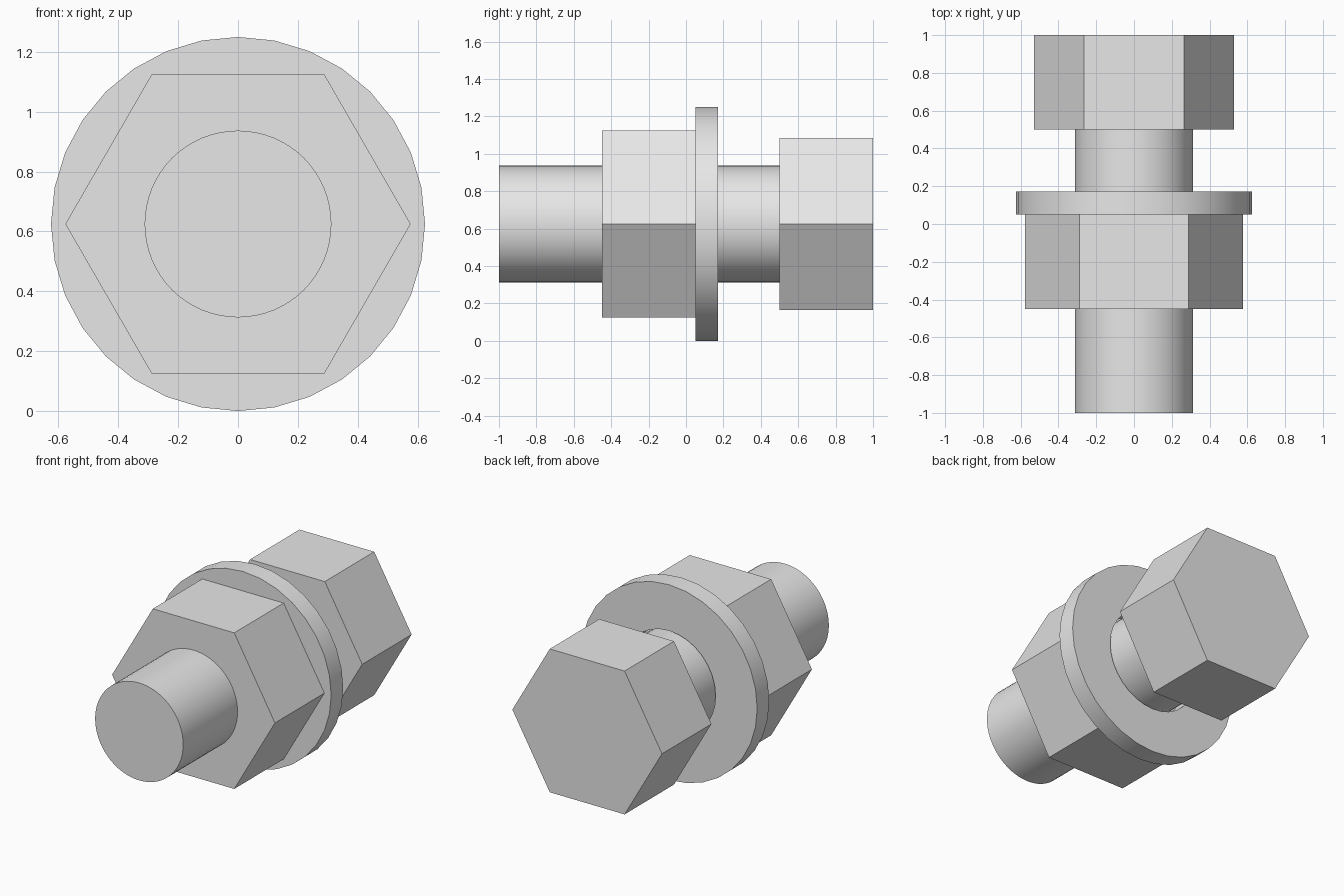
import bpy, bmesh, math
from mathutils import Matrix

cube = bpy.data.objects.get("Cube")
if cube:
    bpy.data.objects.remove(cube, do_unlink=True)

AXIS_Z = 0.625

steel = bpy.data.materials.new("light grey steel")
steel.use_nodes = True
GREY = (0.8, 0.8, 0.8, 1)
steel.diffuse_color = GREY
steel.node_tree.nodes["Principled BSDF"].inputs["Base Color"].default_value = GREY


def ring(bm, sides, radius, y):
    """Circle of vertices around the bolt axis."""
    step = math.tau / sides
    return [bm.verts.new((radius * math.cos(i * step), y, AXIS_Z + radius * math.sin(i * step)))
            for i in range(sides)]


def bridge(bm, a, b):
    n = len(a)
    for i in range(n):
        j = (i + 1) % n
        bm.faces.new((a[i], a[j], b[j], b[i]))


def prism(name, sides, radius, y0, y1, hole=0, smooth=False):
    """Prism along y, either solid or with a through hole."""
    bm = bmesh.new()
    front, back = ring(bm, sides, radius, y0), ring(bm, sides, radius, y1)
    bridge(bm, front, back)
    if hole:
        inner_front, inner_back = ring(bm, sides, hole, y0), ring(bm, sides, hole, y1)
        bridge(bm, inner_front, inner_back)
        bridge(bm, front, inner_front)
        bridge(bm, back, inner_back)
    else:
        bm.faces.new(front)
        bm.faces.new(back)
    bmesh.ops.recalc_face_normals(bm, faces=bm.faces)
    mesh = bpy.data.meshes.new(name)
    bm.to_mesh(mesh)
    bm.free()
    mesh.materials.append(steel)
    obj = bpy.data.objects.new(name, mesh)
    bpy.context.collection.objects.link(obj)
    if smooth:
        bpy.ops.object.select_all(action="DESELECT")
        obj.select_set(True)
        bpy.context.view_layer.objects.active = obj
        bpy.ops.object.shade_smooth_by_angle(angle=math.radians(30))
    return obj


# Round shank running from the tip into the head
prism("shank", 64, 0.312, -1.0, 0.5, smooth=True)
# Hexagonal head at the back
prism("bolt_head", 6, 0.53, 0.5, 1.0)
# Hexagonal nut and the loose washer behind it
prism("nut", 6, 0.577, -0.45, 0.05)
prism("washer", 32, 0.625, 0.05, 0.172, hole=0.33, smooth=True)
